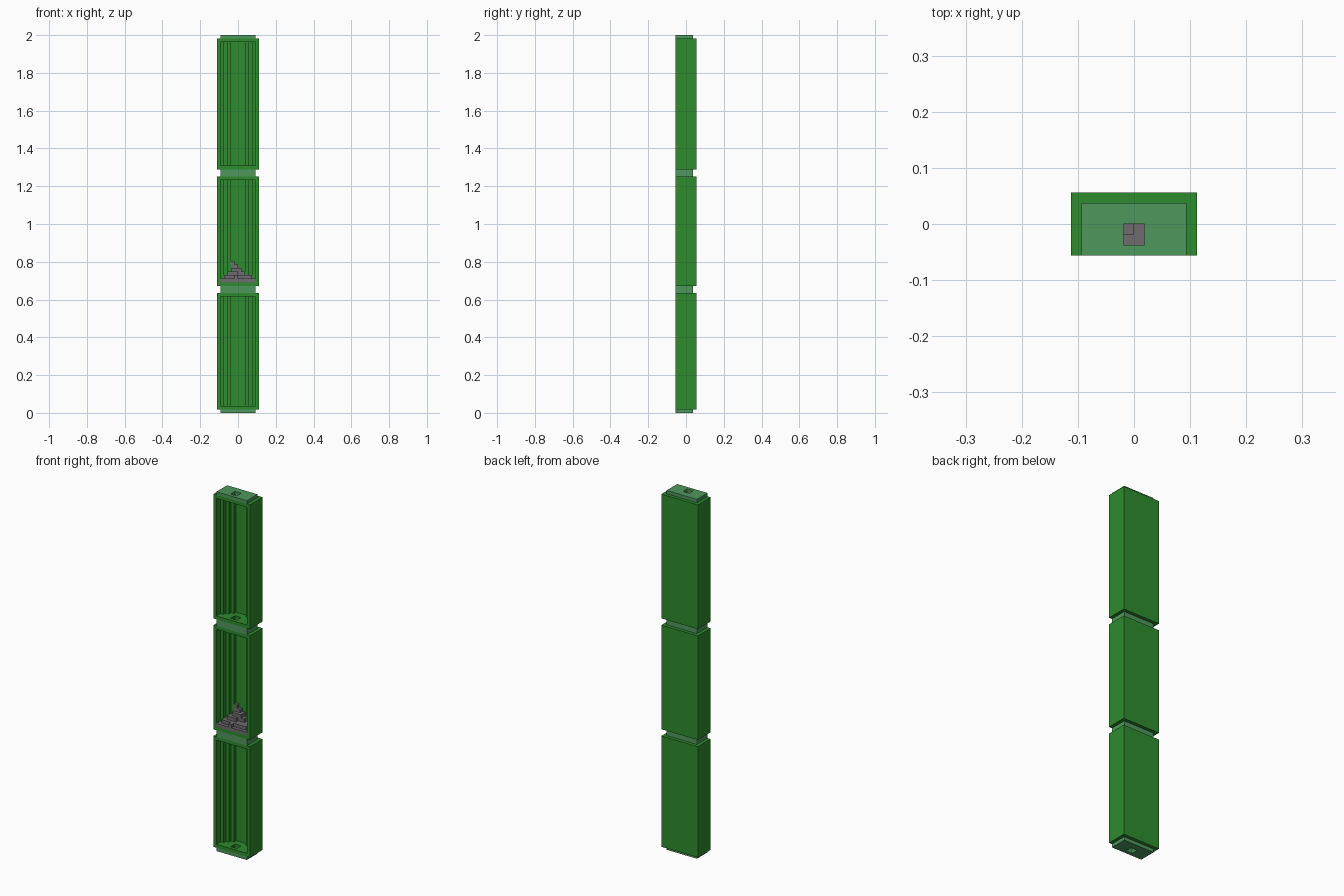
import bpy, bmesh

if "Cube" in bpy.data.objects:
    bpy.data.objects.remove(bpy.data.objects["Cube"])

S = 2 / 107  # everything sits on a grid of this cell size


def material(name, rgb):
    m = bpy.data.materials.new(name)
    m.diffuse_color = (*rgb, 1)
    m.use_nodes = True
    m.node_tree.nodes["Principled BSDF"].inputs["Base Color"].default_value = m.diffuse_color
    return m


LEAF = material("leaf green", (0.027, 0.258, 0.027))
SEA = material("pale sea green", (0.078, 0.31, 0.11))
STONE = material("stone grey", (0.16, 0.15, 0.16))


def finish(bm, name, mat):
    me = bpy.data.meshes.new(name)
    bm.to_mesh(me)
    bm.free()
    me.materials.append(mat)
    ob = bpy.data.objects.new(name, me)
    bpy.context.collection.objects.link(ob)
    return ob


def prism(name, outline, z0, z1, mat):
    """Extrude a floor outline, given in cells, from z0 to z1."""
    bm = bmesh.new()
    f = bm.faces.new([bm.verts.new((x * S, y * S, z0 * S)) for x, y in outline])
    new = bmesh.ops.extrude_face_region(bm, geom=[f])["geom"]
    bmesh.ops.translate(bm, vec=(0, 0, (z1 - z0) * S),
                        verts=[v for v in new if isinstance(v, bmesh.types.BMVert)])
    bmesh.ops.recalc_face_normals(bm, faces=bm.faces)
    return finish(bm, name, mat)


def rect(x0, x1, y0, y1):
    return [(x0, y0), (x1, y0), (x1, y1), (x0, y1)]


def cut(ob, cutter):
    mod = ob.modifiers.new("cut", "BOOLEAN")
    mod.operation, mod.solver, mod.object = "DIFFERENCE", "EXACT", cutter
    cutter.hide_render = True
    cutter.hide_set(True)


# square shaft running through every floor and plate
shaft = prism("shaft_cutter", rect(-1, 1, -2, 0), -2, 109, LEAF)

# stepped alcove outline
right = [(5, -4), (5, -1), (4, -1), (4, 0), (3, 0), (3, 1), (2, 1), (2, 2)]
alcove = right + [(-x, y) for x, y in reversed(right)]

# three hollow compartments
for label, z0, z1 in (("lower", 1, 34), ("middle", 36, 67), ("upper", 69, 106)):
    body = prism(label + "_compartment", rect(-6, 6, -3, 3), z0, z1, LEAF)
    cut(body, prism(label + "_alcove_cutter", alcove, z0 + 1, z1 - 1, LEAF))
    cut(body, shaft)

# recessed plates between and at the ends
for label, z0, z1 in (("bottom", 0, 1), ("lower_joint", 34, 36),
                      ("upper_joint", 67, 69), ("top", 106, 107)):
    cut(prism(label + "_plate", rect(-5, 5, -3, 2), z0, z1, SEA), shaft)

# rubble heap: heights per cell, rows front to back, x from -5 to 4
rows = ["1111211111",
        "1222222221",
        "0233322220",
        "0034443200",
        "0006543000"]
heights = {(x - 5, y - 3): int(c) for y, r in enumerate(rows) for x, c in enumerate(r)}
bm = bmesh.new()


def quad(*pts):
    bm.faces.new([bm.verts.new((x * S, y * S, (37 + z) * S)) for x, y, z in pts])


for (x, y), h in heights.items():
    if not h:
        continue
    base = rect(x, x + 1, y, y + 1)
    quad(*[(*p, h) for p in base])
    quad(*[(*p, 0) for p in reversed(base)])
    for i, (dx, dy) in enumerate(((0, -1), (1, 0), (0, 1), (-1, 0))):
        a, b = base[i], base[(i + 1) % 4]
        for z in range(heights.get((x + dx, y + dy), 0), h):
            quad((*a, z), (*b, z), (*b, z + 1), (*a, z + 1))
bmesh.ops.remove_doubles(bm, verts=bm.verts, dist=1e-5)
finish(bm, "rubble_heap", STONE)
